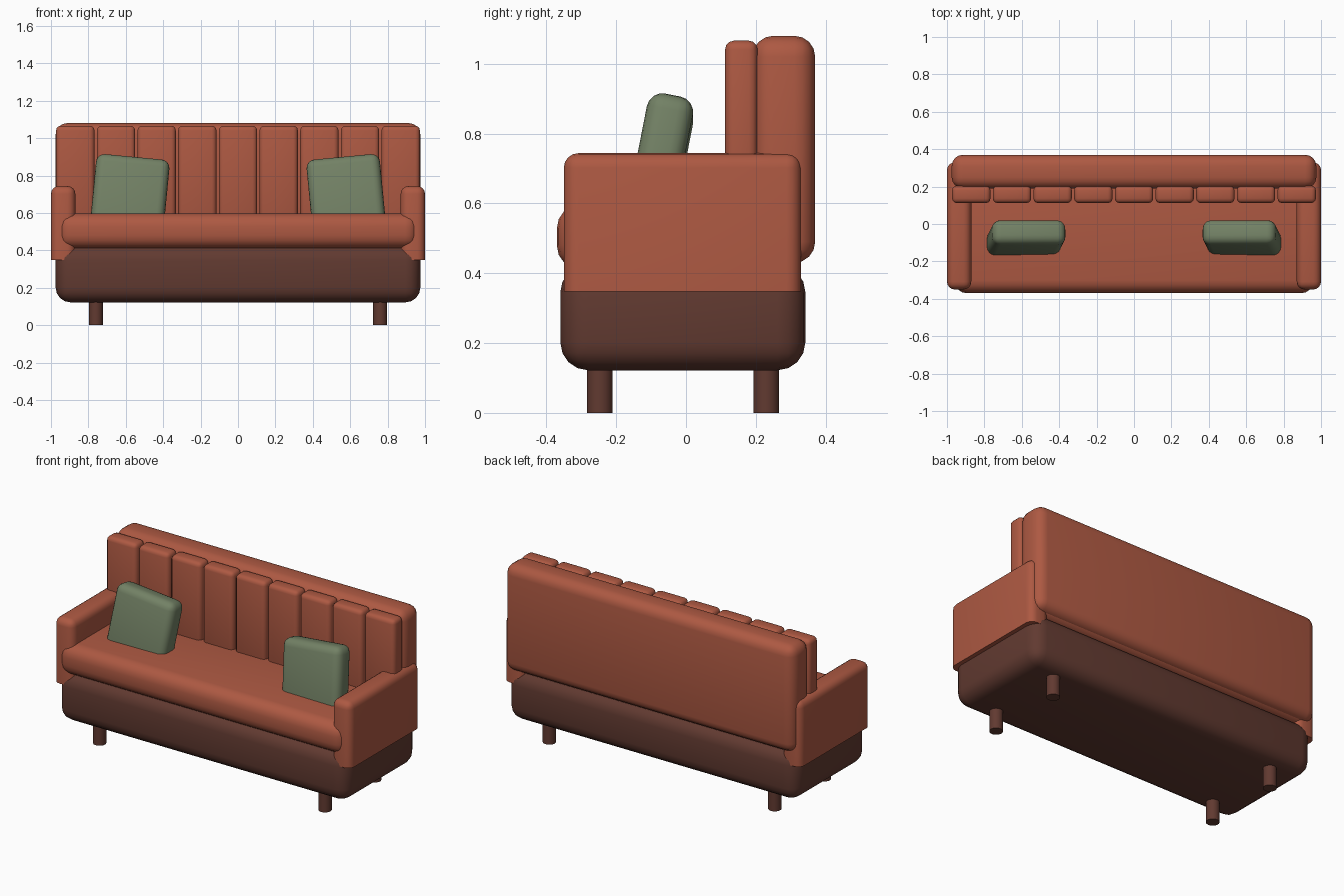
import bpy, bmesh, math
from mathutils import Matrix

if "Cube" in bpy.data.objects:
    bpy.data.objects.remove(bpy.data.objects["Cube"])


def material(name, rgb):
    m = bpy.data.materials.new(name)
    m.diffuse_color = (*rgb, 1)
    m.use_nodes = True
    m.node_tree.nodes["Principled BSDF"].inputs["Base Color"].default_value = m.diffuse_color
    return m


FABRIC = material("terracotta_fabric", (0.42, 0.10, 0.055))
DARK = material("dark_brown", (0.12, 0.042, 0.03))
GREEN = material("sage_green", (0.17, 0.22, 0.13))


def finish(name, bm, mat):
    me = bpy.data.meshes.new(name)
    bm.to_mesh(me)
    bm.free()
    me.materials.append(mat)
    ob = bpy.data.objects.new(name, me)
    bpy.context.collection.objects.link(ob)
    bpy.ops.object.select_all(action='DESELECT')
    ob.select_set(True)
    bpy.context.view_layer.objects.active = ob
    bpy.ops.object.shade_smooth_by_angle(angle=math.radians(40))
    return ob


def soft_box(name, lo, hi, radius, mat, segments=4, flat_bottom=False):
    """Rounded box between two corners, origin at its centre."""
    size = [b - a for a, b in zip(lo, hi)]
    bm = bmesh.new()
    bmesh.ops.create_cube(bm, size=1, matrix=Matrix.Diagonal((*size, 1)))
    edges = [e for e in bm.edges
             if not (flat_bottom and all(v.co.z < 0 for v in e.verts))]
    bmesh.ops.bevel(bm, geom=edges, offset=radius, segments=segments,
                    profile=0.5, affect='EDGES', clamp_overlap=True)
    ob = finish(name, bm, mat)
    ob.location = [(a + b) / 2 for a, b in zip(lo, hi)]
    return ob


# Base, seat and backrest
soft_box("base", (-0.975, -0.36, 0.122), (0.975, 0.342, 0.425), 0.08, DARK)
soft_box("seat", (-0.963, -0.37, 0.41), (0.963, 0.345, 0.598), 0.07, FABRIC)
soft_box("backrest", (-0.975, 0.19, 0.43), (0.975, 0.37, 1.08), 0.06, FABRIC)

# Row of vertical back channels
COUNT, PITCH, WIDTH = 9, 0.2175, 0.205
for i in range(COUNT):
    x = (i - (COUNT - 1) / 2) * PITCH
    soft_box(f"back_channel_{i + 1}", (x - WIDTH / 2, 0.112, 0.54),
             (x + WIDTH / 2, 0.205, 1.066), 0.025, FABRIC, 3)

for s, side in ((-1, "left"), (1, "right")):
    # Arm, square along the bottom
    x0, x1 = sorted((s * 0.87, s * 1.0))
    soft_box(f"{side}_arm", (x0, -0.35, 0.348), (x1, 0.33, 0.744), 0.042,
             FABRIC, flat_bottom=True)

    # Leaning cushion
    c = soft_box(f"{side}_cushion", (-0.197, -0.067, -0.19),
                 (0.197, 0.067, 0.19), 0.045, GREEN)
    c.location = (s * 0.577, -0.074, 0.71)
    c.rotation_euler = (math.radians(-11), math.radians(-5.5 * s), 0)

    # Legs
    for y, end in ((-0.247, "front"), (0.23, "back")):
        bm = bmesh.new()
        bmesh.ops.create_cone(bm, cap_ends=True, segments=24, radius1=0.037,
                              radius2=0.037, depth=0.15)
        leg = finish(f"{side}_{end}_leg", bm, DARK)
        leg.location = (s * 0.76, y, 0.075)
